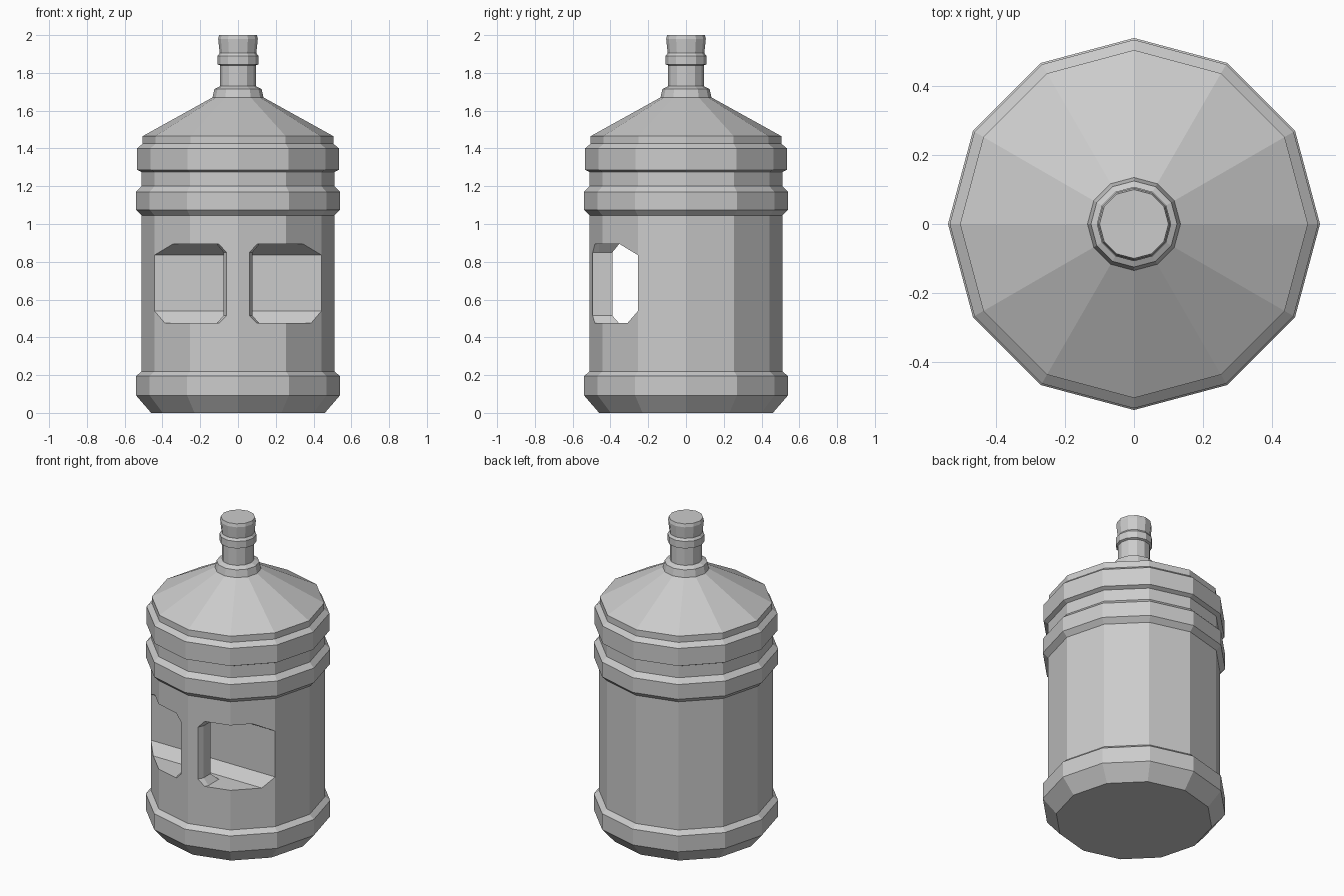
import bpy, bmesh, math

if "Cube" in bpy.data.objects:
    bpy.data.objects.remove(bpy.data.objects["Cube"])


def loft(name, rings):
    """Closed solid through a stack of equal-length point rings."""
    bm = bmesh.new()
    rows = [[bm.verts.new(p) for p in ring] for ring in rings]
    n = len(rows[0])
    for a, b in zip(rows, rows[1:]):
        for i in range(n):
            j = (i + 1) % n
            bm.faces.new((a[i], a[j], b[j], b[i]))
    bm.faces.new(rows[0])
    bm.faces.new(rows[-1])
    bmesh.ops.recalc_face_normals(bm, faces=bm.faces)
    me = bpy.data.meshes.new(name)
    bm.to_mesh(me)
    bm.free()
    ob = bpy.data.objects.new(name, me)
    bpy.context.collection.objects.link(ob)
    return ob


def cut(target, cutter):
    """Subtract the cutter, then remove it."""
    bpy.context.view_layer.objects.active = target
    mod = target.modifiers.new("cut", 'BOOLEAN')
    mod.operation = 'DIFFERENCE'
    mod.solver = 'EXACT'
    mod.object = cutter
    cutter.hide_render = True
    bpy.ops.object.modifier_apply(modifier=mod.name)
    bpy.data.objects.remove(cutter)


# Twelve-sided bottle: (radius, height) profile from base to mouth
profile = [(0.46, 0), (0.54, 0.093), (0.54, 0.195), (0.51, 0.22),
           (0.51, 1.045), (0.54, 1.075), (0.54, 1.17), (0.51, 1.2),
           (0.51, 1.275), (0.535, 1.287), (0.535, 1.4), (0.505, 1.425),
           (0.505, 1.465), (0.135, 1.67), (0.125, 1.715), (0.095, 1.73),
           (0.095, 1.84), (0.108, 1.845), (0.108, 1.89), (0.097, 1.905),
           (0.105, 1.98), (0.1, 2.0)]
angles = [math.tau * i / 12 for i in range(12)]
bottle = loft("water_bottle", [[(r * math.cos(a), r * math.sin(a), z) for a in angles]
                               for r, z in profile])

# Hand recess running side to side behind the front
section = [(-0.6, 0.475), (-0.31, 0.475), (-0.254, 0.54),
           (-0.254, 0.835), (-0.35, 0.893), (-0.6, 0.893)]
recess = loft("recess_cutter", [[(x, y, z) for y, z in section] for x in (-0.7, 0.7)])

# Upright grip kept in the middle, flared at both ends
grip_rings = []
for z, e in [(0.4, 0.035), (0.475, 0.035), (0.515, 0), (0.85, 0), (0.893, 0.035), (0.95, 0.035)]:
    half = [(0.06 + e, -0.7), (0.06 + e, -0.495), (0.077 + e, -0.46), (0.077 + e, -0.39 + e)]
    plan = half + [(-x, y) for x, y in reversed(half)]
    grip_rings.append([(x, y, z) for x, y in plan])
grip = loft("grip_keep", grip_rings)

cut(recess, grip)
cut(bottle, recess)
